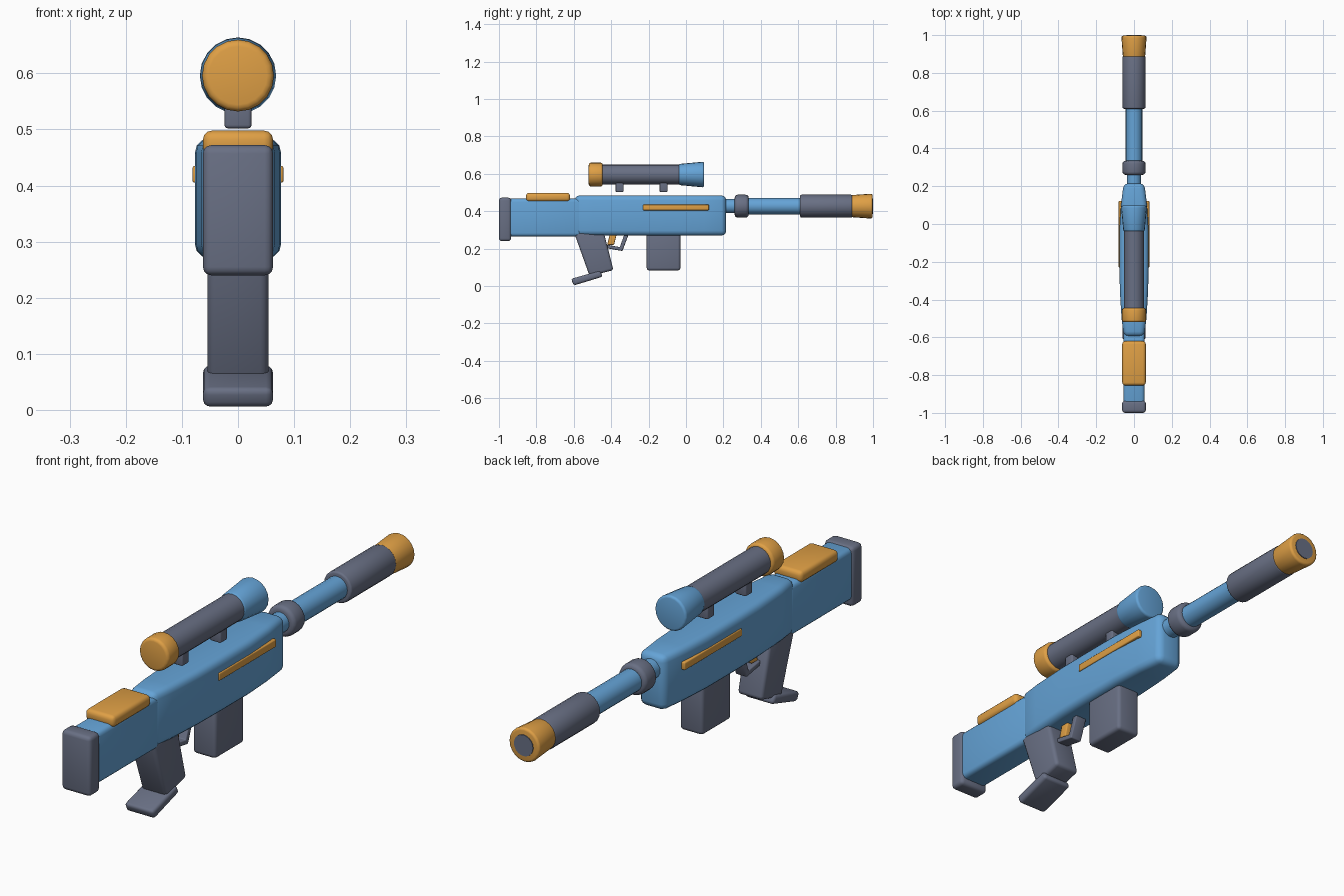
import bpy
import bmesh
from math import cos, sin, pi, radians

cube = bpy.data.objects.get("Cube")
if cube:
    bpy.data.objects.remove(cube, do_unlink=True)


def material(name, colour):
    mat = bpy.data.materials.new(name)
    mat.use_nodes = True
    mat.diffuse_color = (*colour, 1)
    mat.node_tree.nodes["Principled BSDF"].inputs["Base Color"].default_value = (*colour, 1)
    return mat


BLUE = material("sky blue", (0.13, 0.37, 0.68))
GREY = material("slate grey", (0.14, 0.16, 0.23))
ORANGE = material("warm orange", (0.74, 0.35, 0.06))


def loft(name, rings, mat, bevel):
    """Skin closed rings of points, cap the ends and round the sharp edges."""
    bm = bmesh.new()
    rows = [[bm.verts.new(p) for p in ring] for ring in rings]
    n = len(rows[0])
    for a, b in zip(rows, rows[1:]):
        for i in range(n):
            j = (i + 1) % n
            bm.faces.new((a[i], a[j], b[j], b[i]))
    bm.faces.new(rows[0])
    bm.faces.new(rows[-1])
    bmesh.ops.recalc_face_normals(bm, faces=bm.faces)
    if bevel:
        sharp = [e for e in bm.edges if e.calc_face_angle(0) > radians(40)]
        bmesh.ops.bevel(bm, geom=sharp, offset=bevel, segments=3, profile=0.5,
                        affect='EDGES', clamp_overlap=True)
    mesh = bpy.data.meshes.new(name)
    bm.to_mesh(mesh)
    bm.free()
    mesh.materials.append(mat)
    obj = bpy.data.objects.new(name, mesh)
    bpy.context.collection.objects.link(obj)
    bpy.ops.object.select_all(action='DESELECT')
    obj.select_set(True)
    bpy.context.view_layer.objects.active = obj
    bpy.ops.object.shade_smooth_by_angle(angle=radians(35))
    return obj


def plate(name, outline, half, mat, bevel, x=0):
    """Side outline of (y, z) points pushed out across x."""
    return loft(name, [[(x + s * half, y, z) for y, z in outline] for s in (-1, 1)], mat, bevel)


def box(name, y0, y1, z0, z1, half, mat, bevel, x=0):
    return plate(name, [(y0, z0), (y1, z0), (y1, z1), (y0, z1)], half, mat, bevel, x)


def tube(name, z, profile, mat, bevel=0, sides=20):
    """Turned part along y from (y, radius) pairs."""
    rings = [[(r * cos(2 * pi * i / sides), y, z + r * sin(2 * pi * i / sides))
              for i in range(sides)] for y, r in profile]
    return loft(name, rings, mat, bevel)


# Stock, butt pad and cheek rest
box("stock", -0.96, -0.56, 0.265, 0.467, 0.056, BLUE, 0.018)
box("butt_pad", -1.0, -0.935, 0.24, 0.472, 0.0625, GREY, 0.015)
box("cheek_rest", -0.855, -0.62, 0.452, 0.498, 0.0625, ORANGE, 0.016)

# Receiver body, slimmer towards both ends
stations = [(-0.595, 0.054), (-0.5, 0.066), (-0.35, 0.075), (-0.2, 0.077),
            (-0.03, 0.077), (0.1, 0.069), (0.215, 0.055)]
loft("body", [[(-w, y, 0.27), (w, y, 0.27), (w, y, 0.484), (-w, y, 0.484)]
              for y, w in stations], BLUE, 0.026)

# Side rails
for side, label in ((1, "left"), (-1, "right")):
    box(label + "_rail", -0.23, 0.122, 0.405, 0.435, 0.011, ORANGE, 0.004, side * 0.07)

# Barrel assembly
AXIS = 0.427
tube("barrel_root", AXIS, [(0.18, 0.038), (0.3, 0.038)], BLUE)
tube("barrel_collar", AXIS, [(0.26, 0.061), (0.335, 0.061)], GREY, 0.016)
tube("barrel", AXIS, [(0.3, 0.044), (0.65, 0.044)], BLUE)
tube("muzzle_sleeve", AXIS, [(0.61, 0.061), (0.89, 0.061)], GREY, 0.008)
tube("muzzle_cone", AXIS, [(0.872, 0.058), (0.997, 0.067)], ORANGE, 0.01)
tube("muzzle_bore", AXIS, [(0.98, 0.041), (1.0, 0.041)], GREY)

# Scope and its mounts
SIGHT = 0.596
tube("scope_tube", SIGHT, [(-0.47, 0.053), (0.0, 0.053)], GREY)
tube("scope_eyepiece", SIGHT, [(-0.52, 0.064), (-0.445, 0.064)], ORANGE, 0.012)
tube("scope_objective", SIGHT, [(-0.04, 0.056), (0.097, 0.069)], BLUE, 0.01)
for label, y in (("rear", -0.355), ("front", -0.12)):
    box(label + "_scope_mount", y - 0.021, y + 0.021, 0.502, 0.565, 0.024, GREY, 0.006)

# Grip with flared foot
plate("grip", [(-0.6, 0.29), (-0.515, 0.052), (-0.388, 0.085), (-0.44, 0.29)],
      0.054, GREY, 0.014)
plate("grip_foot", [(-0.615, 0.038), (-0.6, 0.003), (-0.445, 0.05), (-0.46, 0.082)],
      0.062, GREY, 0.012)

# Trigger and guard
plate("trigger", [(-0.422, 0.22), (-0.385, 0.22), (-0.368, 0.285), (-0.405, 0.285)],
      0.015, ORANGE, 0.004)
plate("trigger_guard", [(-0.43, 0.203), (-0.34, 0.187), (-0.305, 0.28),
                        (-0.328, 0.28), (-0.354, 0.208), (-0.43, 0.222)],
      0.024, GREY, 0.004)

# Magazine
box("magazine", -0.21, -0.03, 0.083, 0.3, 0.05, GREY, 0.014)
